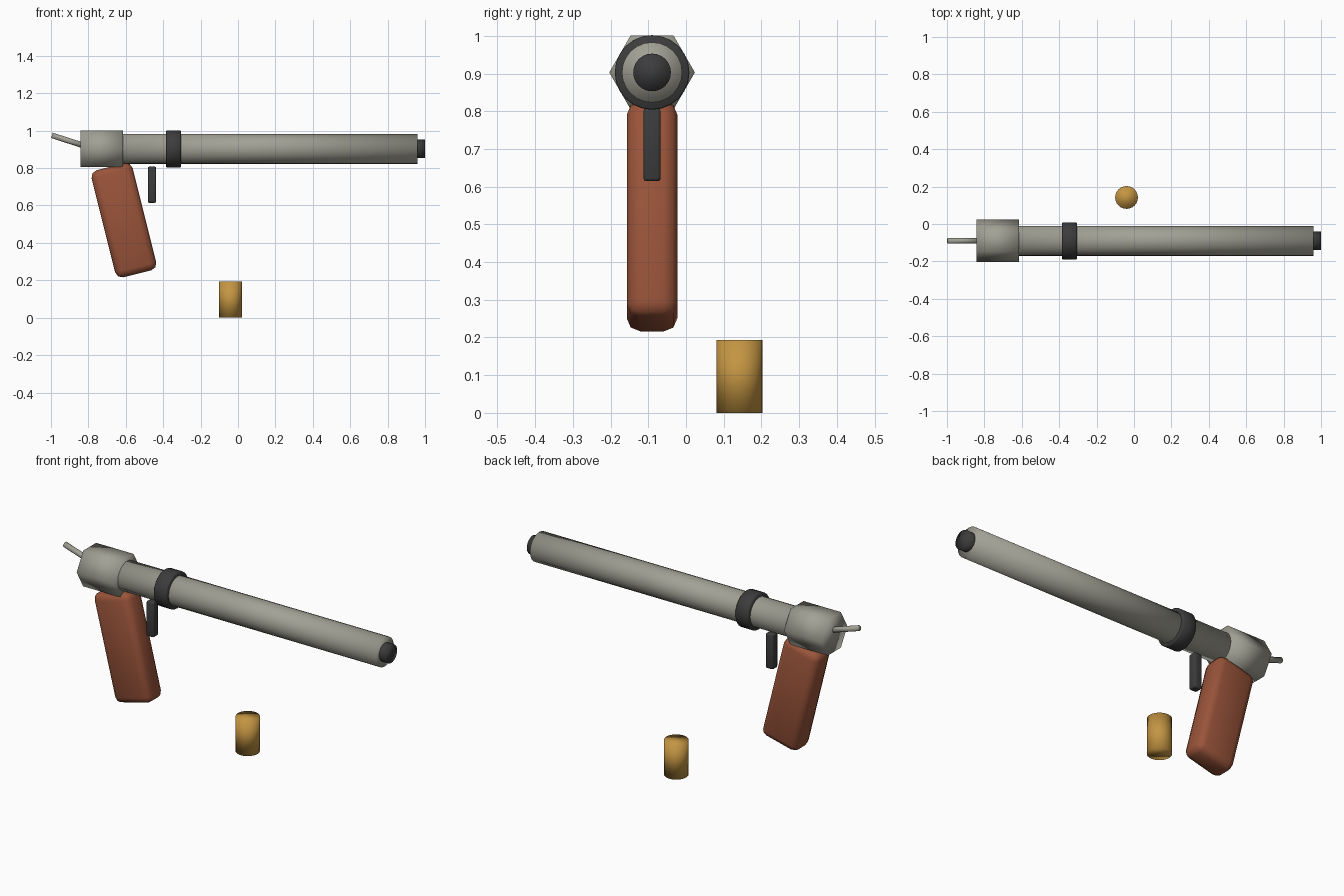
import bpy, bmesh, math
from mathutils import Vector, Matrix

if "Cube" in bpy.data.objects:
    bpy.data.objects.remove(bpy.data.objects["Cube"])


def material(name, rgb):
    m = bpy.data.materials.new(name)
    m.diffuse_color = (*rgb, 1)
    m.use_nodes = True
    m.node_tree.nodes["Principled BSDF"].inputs["Base Color"].default_value = m.diffuse_color
    return m


STEEL = material("warm grey steel", (0.36, 0.355, 0.30))
DARK = material("dark metal", (0.045, 0.045, 0.047))
WOOD = material("red brown wood", (0.32, 0.088, 0.042))
BRASS = material("brass", (0.55, 0.30, 0.055))

AXIS_Y, AXIS_Z = -0.09, 0.903   # bore line of the barrel


def finish(name, bm, mat):
    bmesh.ops.recalc_face_normals(bm, faces=bm.faces)
    for f in bm.faces:
        f.smooth = True
    me = bpy.data.meshes.new(name)
    bm.to_mesh(me)
    bm.free()
    me.materials.append(mat)
    ob = bpy.data.objects.new(name, me)
    bpy.context.collection.objects.link(ob)
    return ob


def prism(name, p0, p1, radius, sides, mat, bevel=0):
    """Capped regular prism from p0 to p1, first corner towards +y."""
    p0, p1 = Vector(p0), Vector(p1)
    u = Vector((0, 1, 0))
    v = (p1 - p0).normalized().cross(u)
    bm = bmesh.new()
    rings = []
    for p in (p0, p1):
        angles = [2 * math.pi * i / sides for i in range(sides)]
        rings.append([bm.verts.new(p + radius * (math.cos(a) * u + math.sin(a) * v))
                      for a in angles])
    caps = [bm.faces.new(r) for r in rings]
    for i in range(sides):
        j = (i + 1) % sides
        bm.faces.new((rings[0][i], rings[0][j], rings[1][j], rings[1][i]))
    if bevel:
        rim = {e for f in caps for e in f.edges}
        bmesh.ops.bevel(bm, geom=list(rim), offset=bevel, segments=1,
                        affect='EDGES', profile=0.5)
    return finish(name, bm, mat)


def block(name, centre, size, bevel, segments, mat, tilt=0):
    """Box with rounded edges, tilted about y."""
    bm = bmesh.new()
    bmesh.ops.create_cube(bm, size=1)
    bmesh.ops.scale(bm, vec=size, verts=bm.verts)
    bmesh.ops.bevel(bm, geom=bm.edges[:], offset=bevel, segments=segments,
                    affect='EDGES', profile=0.5)
    bmesh.ops.transform(bm, verts=bm.verts, matrix=Matrix.Translation(centre)
                        @ Matrix.Rotation(tilt, 4, 'Y'))
    return finish(name, bm, mat)


def along(name, x0, x1, radius, sides, mat, bevel=0):
    """Prism on the bore line."""
    return prism(name, (x0, AXIS_Y, AXIS_Z), (x1, AXIS_Y, AXIS_Z), radius, sides, mat, bevel)


# barrel group
along("barrel", -0.66, 0.96, 0.08, 24, STEEL)
along("muzzle", 0.92, 1.0, 0.05, 24, DARK)
along("barrel_collar", -0.385, -0.305, 0.099, 24, DARK, 0.004)
along("hex_receiver", -0.843, -0.615, 0.1135, 6, STEEL)

# hammer rod sloping up to the rear
prism("hammer_rod", (-0.80, AXIS_Y, 0.912), (-0.995, AXIS_Y, 0.975), 0.015, 12, STEEL)

# grip and trigger
block("grip", (-0.61, AXIS_Y, 0.521), (0.226, 0.134, 0.59), 0.036, 2, WOOD, -0.245)
block("trigger", (-0.46, AXIS_Y, 0.711), (0.045, 0.046, 0.193), 0.008, 2, DARK)

# loose cartridge standing on the ground
prism("cartridge", (-0.04, 0.142, 0), (-0.04, 0.142, 0.193), 0.061, 24, BRASS)
